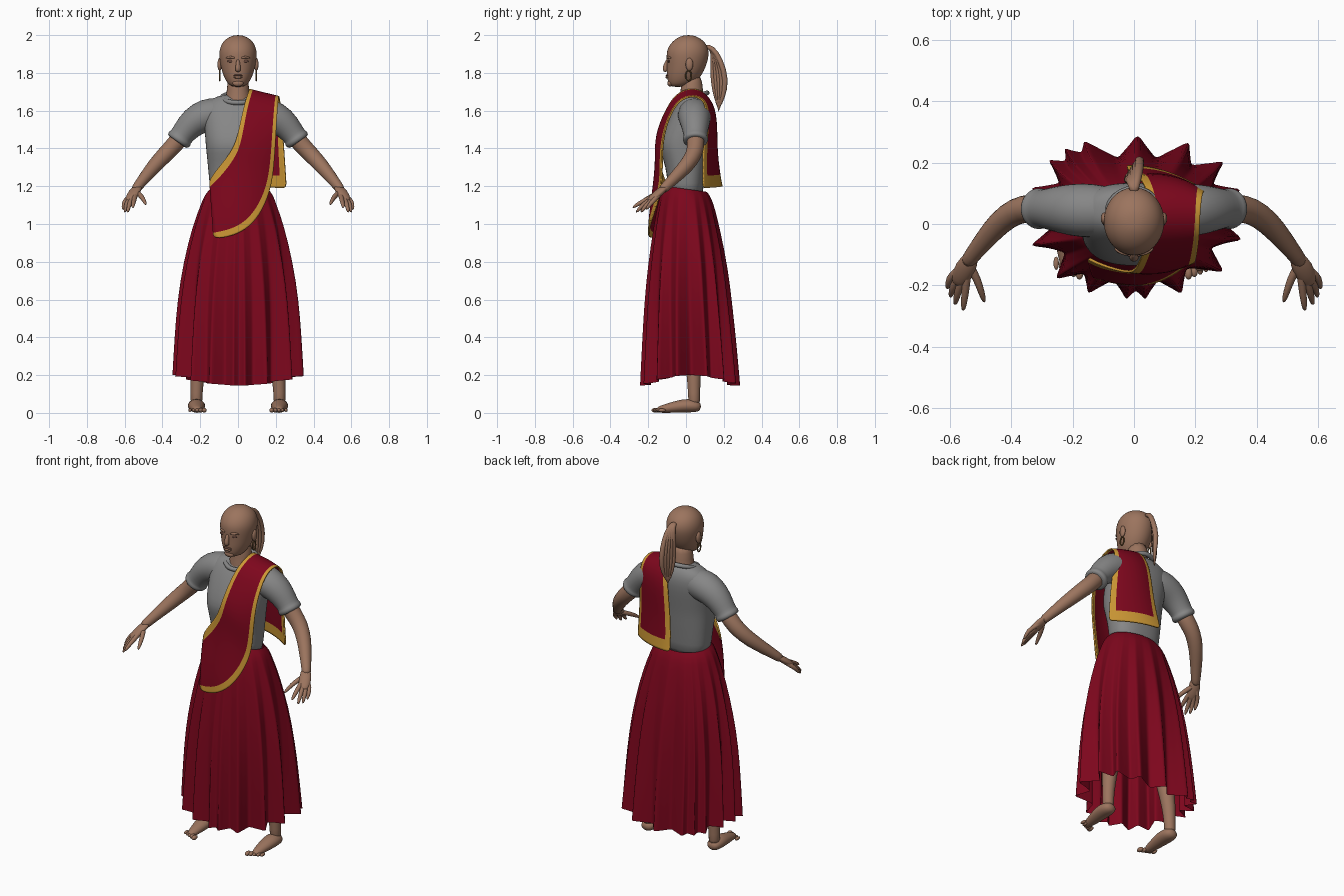
import bpy, bmesh, math
from mathutils import Vector, Matrix

cube = bpy.data.objects.get("Cube")
if cube:
    bpy.data.objects.remove(cube)


def material(name, red, green, blue):
    mat = bpy.data.materials.new(name)
    mat.use_nodes = True
    mat.diffuse_color = (red, green, blue, 1)
    mat.node_tree.nodes["Principled BSDF"].inputs["Base Color"].default_value = (red, green, blue, 1)
    return mat


SKIN = material("brown skin", .33, .175, .112)
DARK = material("dark brown", .17, .08, .058)
GREY = material("grey cloth", .24, .24, .24)
RED = material("crimson cloth", .205, .002, .012)
GOLD = material("gold trim", .6, .31, .035)
BRASS = material("dark brass", .16, .09, .03)


def finish(name, bm, mats, subdivisions=0):
    bmesh.ops.recalc_face_normals(bm, faces=bm.faces)
    mesh = bpy.data.meshes.new(name)
    bm.to_mesh(mesh)
    bm.free()
    for mat in mats:
        mesh.materials.append(mat)
    for face in mesh.polygons:
        face.use_smooth = True
    obj = bpy.data.objects.new(name, mesh)
    bpy.context.collection.objects.link(obj)
    if subdivisions:
        mod = obj.modifiers.new("smooth", 'SUBSURF')
        mod.levels = mod.render_levels = subdivisions
    return obj


def loft(name, rings, mat, caps=True, subdivisions=1):
    """Skin a list of closed rings of points."""
    bm = bmesh.new()
    loops = [[bm.verts.new(p) for p in ring] for ring in rings]
    count = len(loops[0])
    for low, high in zip(loops, loops[1:]):
        for i in range(count):
            j = (i + 1) % count
            bm.faces.new((low[i], low[j], high[j], high[i]))
    if caps:
        bm.faces.new(loops[0])
        bm.faces.new(loops[-1])
    return finish(name, bm, [mat], subdivisions)


def body_ring(z, half_width, front, back, power=1.0, count=24):
    """Horizontal oval; a power below one makes it boxier."""
    mid, depth = (front + back) / 2, (back - front) / 2
    ring = []
    for i in range(count):
        c, s = math.cos(math.tau * i / count), math.sin(math.tau * i / count)
        ring.append((half_width * math.copysign(abs(c) ** power, c),
                     mid + depth * math.copysign(abs(s) ** power, s), z))
    return ring


def tube(name, path, mat, side=1, ref=(0, 0, 1), wide=1.0, count=12):
    """Round limb along (x, y, z, radius) stations; side mirrors it in x."""
    points = [Vector((side * x, y, z)) for x, y, z, r in path]
    rings = []
    for i, point in enumerate(points):
        along = (points[min(i + 1, len(points) - 1)] - points[max(i - 1, 0)]).normalized()
        across = along.cross(Vector(ref)).normalized()
        up = across.cross(along)
        radius = path[i][3]
        turns = [math.tau * k / count for k in range(count)]
        rings.append([point + radius * (wide * math.cos(a) * across + math.sin(a) * up) for a in turns])
    return loft(name, rings, mat)


def ball(name, center, size, mat):
    bm = bmesh.new()
    bmesh.ops.create_uvsphere(bm, u_segments=14, v_segments=9, radius=1,
                              matrix=Matrix.Translation(center) @ Matrix.Diagonal((*size, 1)))
    return finish(name, bm, [mat])


def hoop(name, center, rx, ry, rz, thickness, mat, side_on=False):
    """Closed ring of cord; rz tilts it, side_on stands it upright."""
    rings = []
    for i in range(25):
        a = math.tau * i / 24
        out = Vector((0, math.cos(a), math.sin(a))) if side_on else Vector((math.cos(a), math.sin(a), 0))
        axis = Vector((1, 0, 0)) if side_on else Vector((0, 0, 1))
        point = Vector(center) + Vector((rx * out.x, ry * out.y, rz * (out.z if side_on else out.y)))
        turns = [math.tau * k / 8 for k in range(8)]
        rings.append([point + thickness * (math.cos(b) * out + math.sin(b) * axis) for b in turns])
    return loft(name, rings, mat, caps=False, subdivisions=0)


# Head and neck
head = [(1.725, .03, -.08, -.01), (1.745, .058, -.096, .05), (1.79, .08, -.102, .085),
        (1.83, .091, -.102, .105), (1.88, .1, -.104, .12), (1.92, .1, -.103, .122),
        (1.96, .085, -.08, .105), (1.987, .055, -.045, .07), (2.0, .02, -.01, .035)]
loft("head", [body_ring(*s) for s in head], SKIN, subdivisions=2)
tube("neck", [(0, .035, 1.6, .085), (0, .033, 1.66, .072), (0, .03, 1.7, .06),
              (0, .03, 1.8, .058)], SKIN, ref=(0, 1, 0))

# Face
tube("nose", [(0, -.094, 1.875, .009), (0, -.108, 1.84, .012), (0, -.112, 1.818, .017),
              (0, -.1, 1.808, .012)], SKIN, ref=(0, 1, 0))
ball("upper_lip", (0, -.099, 1.787), (.026, .009, .005), DARK)
ball("lower_lip", (0, -.099, 1.777), (.024, .011, .007), SKIN)
ball("chin", (0, -.083, 1.745), (.03, .016, .018), SKIN)
for side, label in ((1, "left"), (-1, "right")):
    ball(label + "_eye", (side * .039, -.091, 1.862), (.018, .006, .007), DARK)
    tube(label + "_brow", [(.015, -.099, 1.878, .006), (.04, -.096, 1.886, .007),
                           (.065, -.078, 1.877, .005)], SKIN, side)
    ball(label + "_ear", (side * .097, .018, 1.845), (.012, .02, .034), SKIN)
    hoop(label + "_earring", (side * .097, .014, 1.785), 0, .015, .026, .004, BRASS, True)

# Ponytail made of several strands
for i in range(-2, 3):
    spread = i * .009
    tube(f"ponytail_strand_{i + 3}",
         [(0, .1, 1.94, .014), (spread / 2, .14, 1.935, .015), (spread, .165 + spread, 1.87, .016),
          (spread, .178 + 2 * spread, 1.76, .017), (spread, .178 + spread, 1.67, .013),
          (0, .172, 1.59 + abs(spread), .004)], SKIN, ref=(1, 0, 0), count=8)

# Shirt body and collar
shirt = [(1.12, .145, -.09, .09), (1.22, .152, -.098, .095), (1.3, .16, -.108, .105),
         (1.38, .168, -.134, .112), (1.43, .173, -.142, .118), (1.5, .178, -.118, .128),
         (1.58, .183, -.082, .138), (1.635, .175, -.05, .132), (1.667, .135, -.025, .115),
         (1.688, .075, 0, .095)]
loft("shirt_body", [body_ring(*s, power=.82) for s in shirt], GREY)
hoop("shirt_collar", (0, .03, 1.668), .085, .082, .026, .013, GREY)

for side, label in ((1, "left"), (-1, "right")):
    # Sleeve with a rolled cuff
    tube(label + "_sleeve", [(.04, .04, 1.59, .07), (.1, .042, 1.585, .086), (.17, .045, 1.577, .092),
                             (.24, .048, 1.54, .08), (.285, .05, 1.485, .066), (.303, .05, 1.46, .063),
                             (.306, .05, 1.456, .069), (.318, .05, 1.437, .068),
                             (.321, .05, 1.433, .05)], GREY, side, count=16)
    # Arm and hand
    tube(label + "_arm", [(.28, .05, 1.49, .05), (.335, .052, 1.42, .049), (.385, .045, 1.37, .046),
                          (.44, .005, 1.31, .042), (.49, -.055, 1.25, .034), (.53, -.105, 1.2, .027),
                          (.548, -.13, 1.175, .025)], SKIN, side)
    tube(label + "_palm", [(.522, -.095, 1.208, .014), (.552, -.145, 1.165, .022),
                           (.57, -.185, 1.13, .018), (.575, -.2, 1.12, .01)], SKIN, side, wide=1.7)
    fingers = {"thumb": (.51, -.185, 1.145, .487, -.258, 1.1), "index": (.55, -.215, 1.125, .558, -.285, 1.085),
               "middle": (.572, -.21, 1.115, .585, -.265, 1.06), "ring": (.588, -.195, 1.115, .6, -.24, 1.06),
               "little": (.6, -.17, 1.125, .61, -.212, 1.075)}
    for finger, (kx, ky, kz, tx, ty, tz) in fingers.items():
        tube(f"{label}_{finger}_finger", [(.54, -.125, 1.175, .016), (kx, ky, kz, .014),
                                          ((kx + tx) / 2, (ky + ty) / 2, (kz + tz) / 2 + .004, .012),
                                          (tx, ty, tz, .007)], SKIN, side, count=8)
    # Leg, foot and toes
    tube(label + "_leg", [(.1, 0, 1.0, .085), (.14, .01, .65, .07), (.195, .035, .34, .05),
                          (.215, .042, .2, .039), (.22, .042, .1, .032), (.22, .045, .03, .034)],
         SKIN, side, ref=(0, 1, 0))
    tube(label + "_foot", [(.22, .08, .03, .018), (.22, .055, .034, .033), (.22, .01, .04, .038),
                           (.219, -.04, .034, .034), (.217, -.09, .026, .027), (.216, -.135, .019, .02),
                           (.216, -.155, .014, .012)], SKIN, side, wide=1.3)
    for i in range(5):
        ball(f"{label}_toe_{i + 1}", (side * (.178 + .019 * i), -.16 + .008 * i, .014),
             (.013 - .001 * i, .022, .013 - .001 * i), SKIN)

# Pleated skirt: oval envelope with fold ridges at set bearings, deeper towards the hem
WAIST, HEM, STEPS = 1.2, .2, 8
envelope = [(1.2, .148, -.105, .108), (1.17, .178, -.128, .13), (1.11, .2, -.147, .15),
            (1.0, .242, -.168, .177), (.8, .292, -.2, .22), (.6, .325, -.22, .246),
            (.4, .342, -.232, .27), (.2, .355, -.243, .29)]
ridges = [19, 40, 62, 89, 117, 128, 139, 160, 180, 200, 226, 245, 265, 275, 294, 320, 344, 379]
folds = []
for start, end in zip(ridges, ridges[1:]):
    for k in range(STEPS):
        hollow = min(.3, .012 * (end - start)) * (1 - abs(2 * k / STEPS - 1)) ** .7
        folds.append((math.radians(start + (end - start) * k / STEPS), hollow))
rings = []
for z, half_width, front, back in envelope:
    drop = (WAIST - z) / (WAIST - HEM)
    ring = []
    for angle, hollow in folds:
        size = 1.025 + .05 * drop * math.sin(2 * angle) ** 2 - hollow * drop ** .8
        lower = .055 * math.sin(angle) ** 2
        ring.append((.006 + half_width * size * math.cos(angle),
                     (front + back) / 2 + (back - front) / 2 * size * math.sin(angle),
                     z - drop * lower - .015 * (1 - drop) ** 3 * (1 + math.sin(angle))))
    rings.append(ring)
loft("skirt", rings, RED, caps=False)

# Sash: inner edge, outer edge and outward bulge, from the front end over the left shoulder
sash = [((-.15, -.11, 1.23), (-.13, -.175, .92), -.01), ((-.13, -.122, 1.26), (-.03, -.2, .935), -.015),
        ((-.1, -.135, 1.3), (.06, -.197, .98), -.015), ((-.06, -.148, 1.35), (.13, -.165, 1.07), -.015),
        ((-.02, -.157, 1.41), (.178, -.125, 1.2), -.015), ((0, -.153, 1.48), (.192, -.128, 1.34), -.02),
        ((.015, -.13, 1.55), (.2, -.12, 1.48), -.008), ((.03, -.095, 1.62), (.208, -.075, 1.6), -.003),
        ((.05, -.055, 1.685), (.213, -.03, 1.66), 0), ((.065, .02, 1.722), (.215, .04, 1.682), 0),
        ((.045, .105, 1.7), (.222, .1, 1.655), .01), ((.02, .155, 1.6), (.23, .11, 1.58), .028),
        ((-.005, .155, 1.4), (.242, .088, 1.4), .03), ((-.022, .18, 1.245), (.253, .09, 1.235), .028),
        ((-.025, .19, 1.2), (.256, .09, 1.19), .026)]
columns = (0, .11, .25, .4, .55, .7, .8, .89, 1)
bm = bmesh.new()
grid = []
for inner, outer, bulge in sash:
    grid.append([])
    for v in columns:
        point = Vector(inner).lerp(Vector(outer), v)
        point.y += 4 * bulge * v * (1 - v)
        grid[-1].append(bm.verts.new(point))
for i in range(len(grid) - 1):
    for j in range(len(columns) - 1):
        face = bm.faces.new((grid[i][j], grid[i][j + 1], grid[i + 1][j + 1], grid[i + 1][j]))
        border = j in (0, len(columns) - 2) or i == len(grid) - 2
        face.material_index = 1 if border else 0
cloth = finish("shoulder_sash", bm, [RED, GOLD], 2)
thick = cloth.modifiers.new("thickness", 'SOLIDIFY')
thick.thickness = .008
thick.offset = 0
